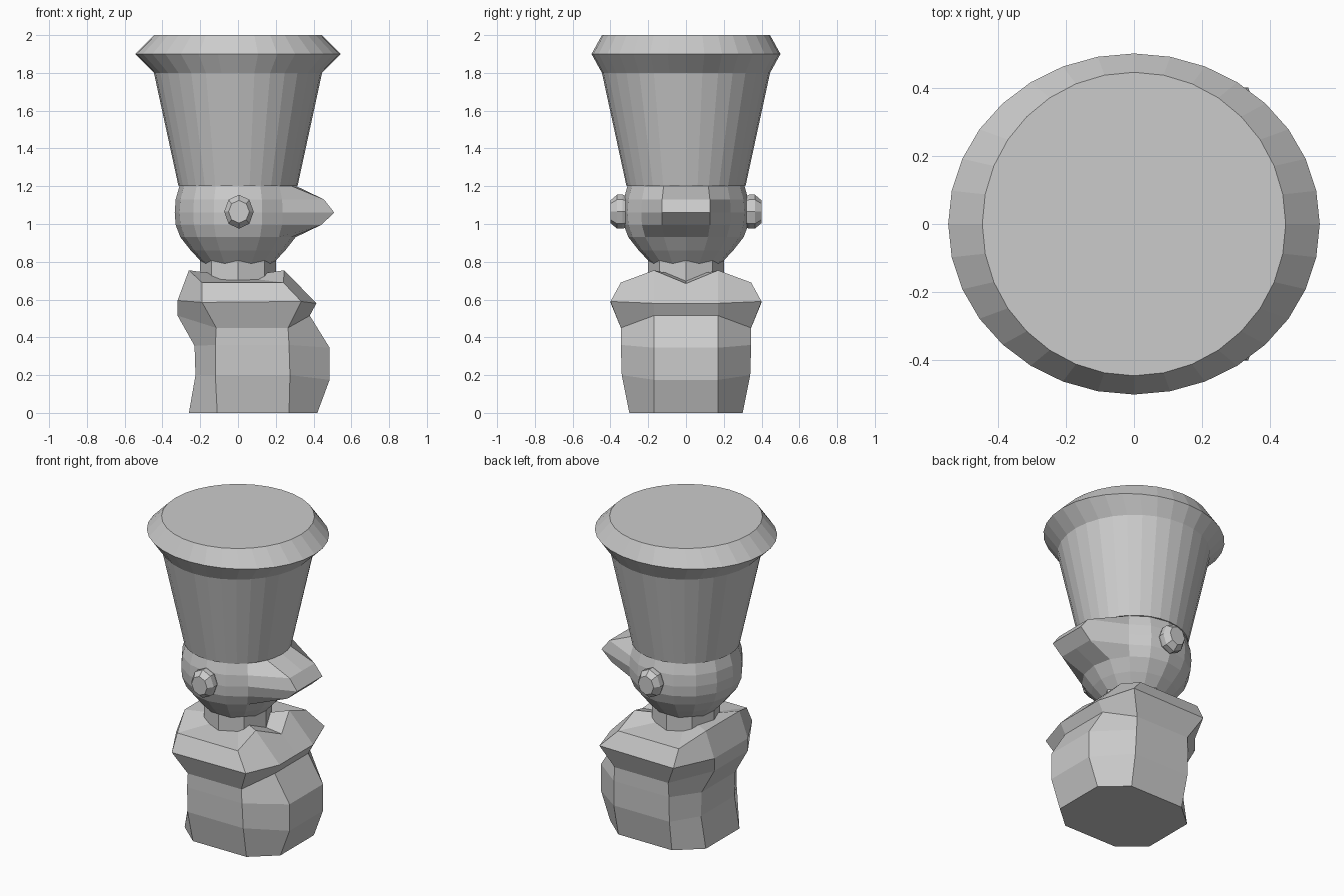
import bpy
from math import cos, sin, pi

if "Cube" in bpy.data.objects:
    bpy.data.objects.remove(bpy.data.objects["Cube"])


def loft(name, rings, tip_low=None, tip_high=None):
    """Bridge equal-length rings; close each end flat or with a fan to a tip."""
    n = len(rings[0])
    verts = [p for r in rings for p in r]
    faces = [(k * n + i, k * n + (i + 1) % n, (k + 1) * n + (i + 1) % n, (k + 1) * n + i)
             for k in range(len(rings) - 1) for i in range(n)]
    top = (len(rings) - 1) * n
    for base, tip, flip in ((0, tip_low, True), (top, tip_high, False)):
        if tip:
            verts.append(tip)
            t = len(verts) - 1
            for i in range(n):
                f = (base + i, base + (i + 1) % n, t)
                faces.append(f[::-1] if flip else f)
        else:
            f = tuple(range(base, base + n))
            faces.append(f[::-1] if flip else f)
    mesh = bpy.data.meshes.new(name)
    mesh.from_pydata(verts, [], faces)
    obj = bpy.data.objects.new(name, mesh)
    bpy.context.collection.objects.link(obj)
    return obj


def ellipse(rx, ry, z, n):
    return [(rx * cos(2 * pi * i / n), ry * sin(2 * pi * i / n), z) for i in range(n)]


# Tall hat with an oval flared band
loft("hat", [ellipse(rx, ry, z, 32) for rx, ry, z in (
    (.315, .315, 1.2), (.445, .445, 1.8), (.545, .5, 1.9), (.445, .445, 2.0))])

# Round head, with the nose pulled out of its +x side
nose = {.995: .44, 1.06: .51, 1.13: .455}
rings = []
for r, z in ((.17, .775), (.25, .86), (.305, .93), (.33, .995),
             (.335, 1.06), (.33, 1.13), (.31, 1.2)):
    ring = ellipse(r, r, z, 16)
    if z in nose:
        for i in (0, 1, 15):
            ring[i] = (nose[z], ring[i][1], z)
    rings.append(ring)
loft("head", rings, tip_low=(0, 0, .76))

# Ears
for side, label in ((-1, "front"), (1, "back")):
    ear = []
    for r, rz, y in ((.065, .075, .3), (.078, .09, .335), (.078, .09, .365), (.055, .06, .4)):
        ring = [(x + .005, side * y, 1.065 + h * rz / r) for x, h, _ in ellipse(r, r, 0, 8)]
        ear.append(ring if side < 0 else ring[::-1])
    loft("ear_" + label, ear)

# Neck
loft("neck", [ellipse(.2, .2, .68, 8), ellipse(.2, .2, .82, 8)])

# Body and collar: each ring holds front edge, two side corners and back edge
# (front x, z), (front corner x, y, z), (back corner x, y, z), (back x, z)
sections = (
    ((.42, 0), (.27, .30, 0), (-.11, .30, 0), (-.26, 0)),
    ((.485, .175), (.275, .34, .2), (-.12, .34, .2), (-.225, .2)),
    ((.485, .345), (.27, .345, .36), (-.12, .345, .36), (-.23, .355)),
    ((.38, .515), (.265, .345, .45), (-.115, .345, .45), (-.32, .515)),
    ((.415, .58), (.335, .40, .59), (-.19, .40, .585), (-.32, .595)),
    ((.245, .755), (.24, .345, .69), (-.19, .345, .69), (-.26, .755)),
)
rings = []
for k, ((fx, fz), c, b, (bx, bz)) in enumerate(sections):
    half = [(fx, .17, fz), c, b, (bx, .17, bz)]
    notch = (.31, 0, .685) if k == 5 else (fx, 0, fz)
    rings.append([notch] + half + [(x, -y, z) for x, y, z in reversed(half)])
loft("body", rings, tip_high=(0, 0, .72))
